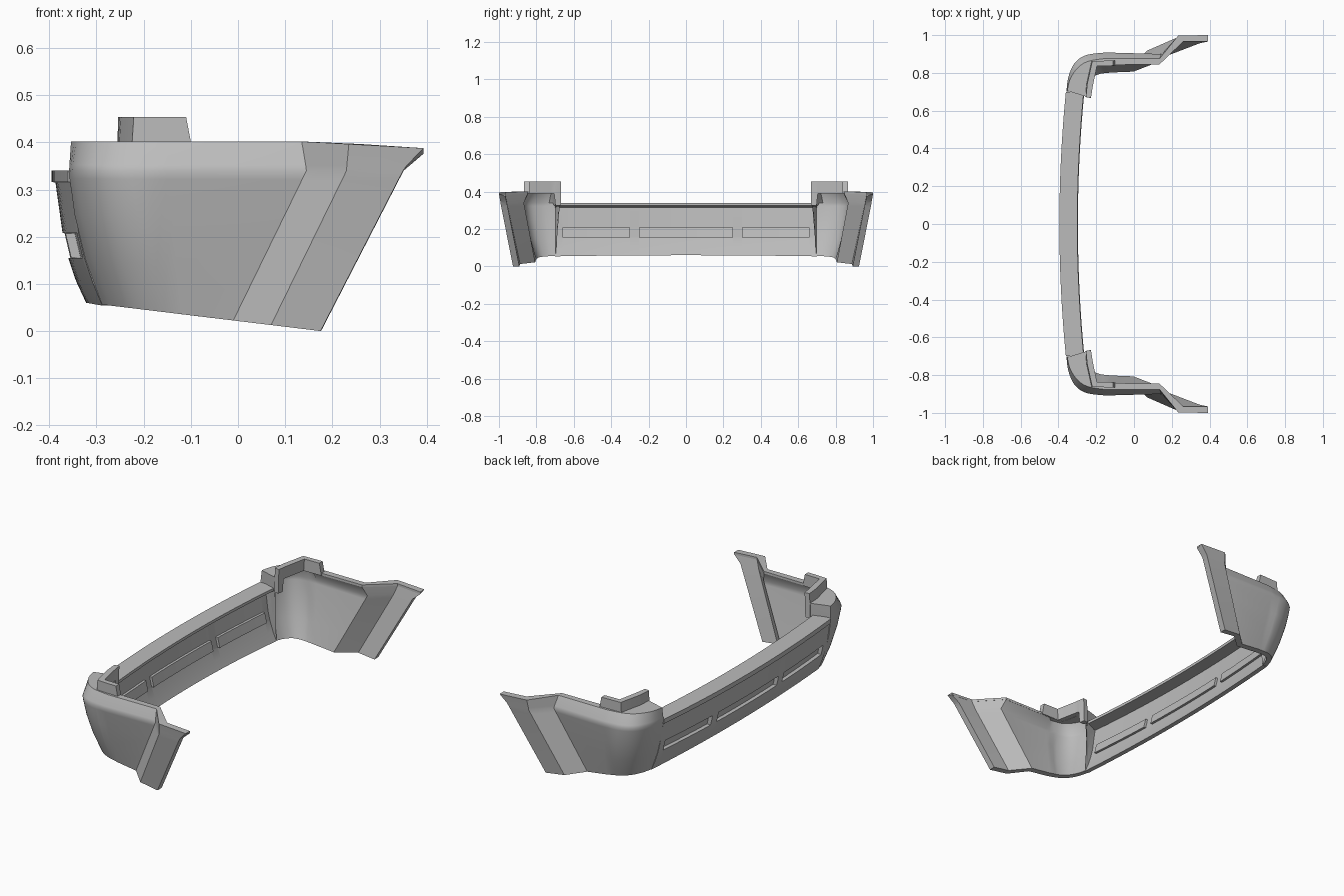
import bpy, bmesh, math
from mathutils import Vector

cube = bpy.data.objects.get("Cube")
if cube:
    bpy.data.objects.remove(cube)

grey = bpy.data.materials.new("plain grey")
grey.use_nodes = True
colour = (0.5, 0.5, 0.5, 1)
grey.diffuse_color = colour
grey.node_tree.nodes["Principled BSDF"].inputs["Base Color"].default_value = colour


def loft(name, sections, mirrored=False, angle=25):
    """Skin closed cross-sections and cap both ends."""
    bm = bmesh.new()
    rings = [[bm.verts.new(p) for p in s] for s in sections]
    n = len(rings[0])
    for a, b in zip(rings, rings[1:]):
        for i in range(n):
            j = (i + 1) % n
            bm.faces.new((a[i], a[j], b[j], b[i]))
    caps = [bm.faces.new(rings[0]), bm.faces.new(rings[-1])]
    bmesh.ops.triangulate(bm, faces=caps)
    bmesh.ops.recalc_face_normals(bm, faces=bm.faces)
    mesh = bpy.data.meshes.new(name)
    bm.to_mesh(mesh)
    bm.free()
    mesh.materials.append(grey)
    ob = bpy.data.objects.new(name, mesh)
    bpy.context.collection.objects.link(ob)
    if mirrored:
        mod = ob.modifiers.new("other side", 'MIRROR')
        mod.use_axis = (False, True, False)
        mod.use_mirror_merge = False
    bpy.ops.object.select_all(action='DESELECT')
    bpy.context.view_layer.objects.active = ob
    ob.select_set(True)
    bpy.ops.object.shade_smooth_by_angle(angle=math.radians(angle))


# Middle bar: a leaning wall with an inward shelf and three recessed slots
WALL, RECESS, BUMP = 0.025, 0.02, 0.012


def bar_section(y, slotted):
    bow = 0.07 * y * y

    def face(d):
        return [(-0.322, 0.06), (-0.343, 0.105), (-0.36, 0.155), (-0.36 + d, 0.156),
                (-0.372 + d, 0.207), (-0.372, 0.208), (-0.387, 0.315)]
    outer = face(RECESS if slotted else 0)
    inner = [(x + WALL, z) for x, z in reversed(face(BUMP if slotted else 0))]
    shelf = [(-0.395, 0.316), (-0.395, 0.34), (-0.30, 0.34), (-0.30, 0.325)]
    return [Vector((x + bow, y, z - (0.012 * y * y if z < 0.1 else 0)))
            for x, z in outer + shelf + inner]


slots = [(-0.66, -0.30), (-0.25, 0.25), (0.30, 0.66)]
stations = [(-0.70, False), (0.70, False)]
for lo, hi in slots:
    stations += [(lo - 0.001, False), (hi + 0.001, False)]
    stations += [(lo + (hi - lo) * k / 6, True) for k in range(7)]
loft("middle_bar", [bar_section(y, s) for y, s in sorted(stations)])

# Corner and side wall: bottom, shoulder, top and inner rim paths
bottom = [(-0.288, 0.70), (-0.272, 0.75), (-0.24, 0.797), (-0.19, 0.825), (-0.12, 0.836),
          (-0.01, 0.84), (0.07, 0.918), (0.175, 0.925)]
shoulder = [(-0.358, 0.70), (-0.347, 0.78), (-0.312, 0.855), (-0.25, 0.895), (-0.15, 0.908),
            (0.145, 0.90), (0.23, 0.988), (0.35, 0.992)]
top = [(-0.354, 0.705), (-0.337, 0.77), (-0.295, 0.83), (-0.24, 0.862), (-0.15, 0.877),
       (0.135, 0.875), (0.235, 0.998), (0.393, 1.0)]
rim = [(-0.255, 0.675), (-0.247, 0.73), (-0.238, 0.79), (-0.218, 0.83), (-0.15, 0.842),
       (0.135, 0.845), (0.26, 0.965), (0.393, 0.965)]
CURVED, STEPS = 4, 4
SIDE = CURVED * STEPS


def refine(path):
    """Round the corner stations and leave the side stations straight."""
    pts = [Vector(p) for p in path]
    out = []
    for i in range(CURVED):
        a, b = pts[i], pts[i + 1]
        ta = (b - pts[max(i - 1, 0)]) / 2
        tb = (pts[i + 2] - a) / 2 if i < CURVED - 1 else b - a
        for k in range(STEPS):
            t = k / STEPS
            out.append(a * (2 * t**3 - 3 * t * t + 1) + ta * (t**3 - 2 * t * t + t)
                       + b * (3 * t * t - 2 * t**3) + tb * (t**3 - t * t))
    return out + pts[CURVED:]


def inward(path, i):
    d = path[min(i + 1, len(path) - 1)] - path[max(i - 1, 0)]
    return Vector((d.y, -d.x)).normalized()


low, mid, high, edge = [refine(p) for p in (bottom, shoulder, top, rim)]
sections = []
for i in range(len(low)):
    n = inward(mid, i)
    zb = 0.06 - 0.121 * (low[i].x + 0.32)
    zt = 0.402 - max(0, high[i].x - 0.135) * 0.055
    zs = 0.34
    bulge = 0.013 if mid[i].x < -0.2 else 0.004 if mid[i].x < 0 else 0
    wall = []
    for t in (0, 0.33, 0.67, 0.94, 1):
        swell = bulge * 4 * t * (1 - t)
        wall.append((low[i].lerp(mid[i], t) - n * swell, zb + (zs - zb) * t))
    thick = WALL + 0.009 * min(1, i / SIDE)
    inner = [(p + n * thick, z) for p, z in reversed(wall)]
    # The corner has a solid end wall, then a hollow under a thin shelf
    under = 0.325 if i < 2 else zt - 0.012
    crown = [(mid[i].lerp(high[i], 0.15), zs + (zt - zs) * 0.2), (high[i], zt),
             (edge[i], zt), (edge[i], under),
             (high[i].lerp(edge[i], 0.35 if i < SIDE else 0.97), under)]
    sections.append([Vector((p.x, p.y, z)) for p, z in wall + crown + inner])
loft("corner_and_side_wall", sections, mirrored=True, angle=42)

# Raised tab: an L-shaped upstand following the inner rim of the corner
outer = [(-0.258, 0.672), (-0.256, 0.698), (-0.255, 0.705), (-0.252, 0.74),
         (-0.225, 0.862), (-0.098, 0.866)]
inner = [(-0.232, 0.668), (-0.227, 0.698), (-0.226, 0.705), (-0.222, 0.73),
         (-0.20, 0.836), (-0.098, 0.838)]
tab = []
for k, ((ox, oy), (ix, iy)) in enumerate(zip(outer, inner)):
    lean = -0.012 if k == 5 else 0.004
    base = 0.325 if k < 2 else 0.391
    tab.append([Vector((ox, oy, base)), Vector((ox + lean, oy, 0.454)),
                Vector((ix + lean, iy, 0.454)), Vector((ix, iy, base))])
loft("raised_tab", tab, mirrored=True)
